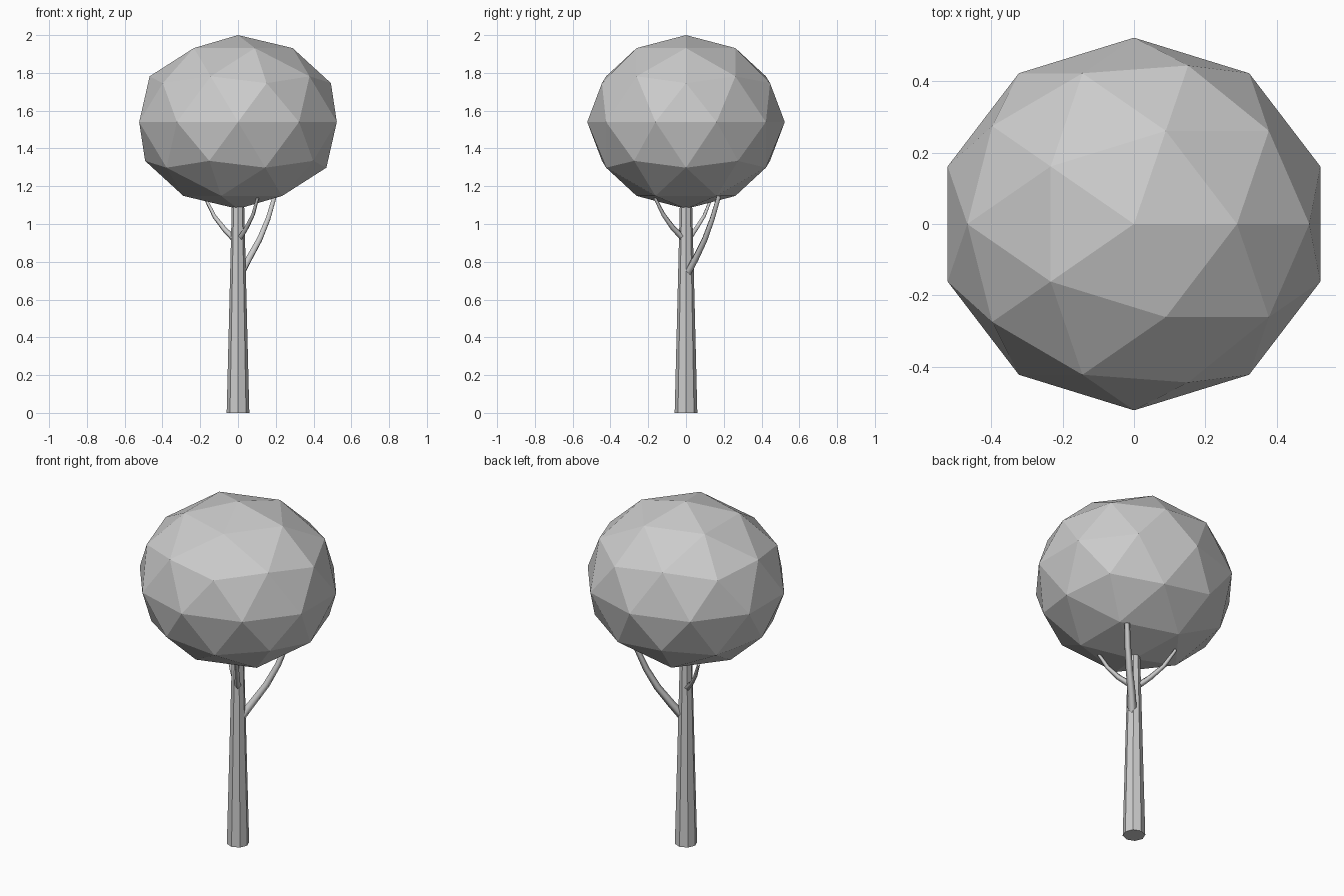
import bpy

if "Cube" in bpy.data.objects:
    bpy.data.objects.remove(bpy.data.objects["Cube"])

# Crown: squashed low-poly ball
bpy.ops.mesh.primitive_ico_sphere_add(subdivisions=2, radius=1, location=(0, 0, 1.54))
crown = bpy.context.object
crown.name = "crown"
crown.scale = (0.55, 0.523, 0.46)

# Trunk: tapered eight-sided post running up into the crown
TRUNK_TOP = 1.25
bpy.ops.mesh.primitive_cone_add(vertices=8, radius1=0.06, radius2=0.029,
                                depth=TRUNK_TOP, location=(0, 0, TRUNK_TOP / 2))
bpy.context.object.name = "trunk"


def branch(name, points, thick, thin):
    """Bent, tapered four-sided branch along a path."""
    curve = bpy.data.curves.new(name, 'CURVE')
    curve.dimensions = '3D'
    curve.bevel_depth = 1.0
    curve.bevel_resolution = 0
    curve.use_fill_caps = True
    spline = curve.splines.new('POLY')
    spline.points.add(len(points) - 1)
    for i, p in enumerate(points):
        spline.points[i].co = (*p, 1)
        spline.points[i].radius = thick + (thin - thick) * i / (len(points) - 1)
    obj = bpy.data.objects.new(name, curve)
    bpy.context.collection.objects.link(obj)


# Branches: a large low one at the back right and two small high ones
branch("large_branch", [(0.02, 0.01, 0.745), (0.06, 0.052, 0.82), (0.115, 0.10, 0.92),
                        (0.16, 0.14, 1.03), (0.195, 0.175, 1.15)], 0.024, 0.015)
branch("left_branch", [(-0.015, 0.012, 0.915), (-0.07, 0.05, 0.97),
                       (-0.125, 0.095, 1.04), (-0.175, 0.135, 1.14)], 0.018, 0.009)
branch("front_branch", [(0.01, -0.015, 0.925), (0.045, -0.07, 0.98),
                        (0.08, -0.12, 1.05), (0.105, -0.165, 1.14)], 0.018, 0.009)
